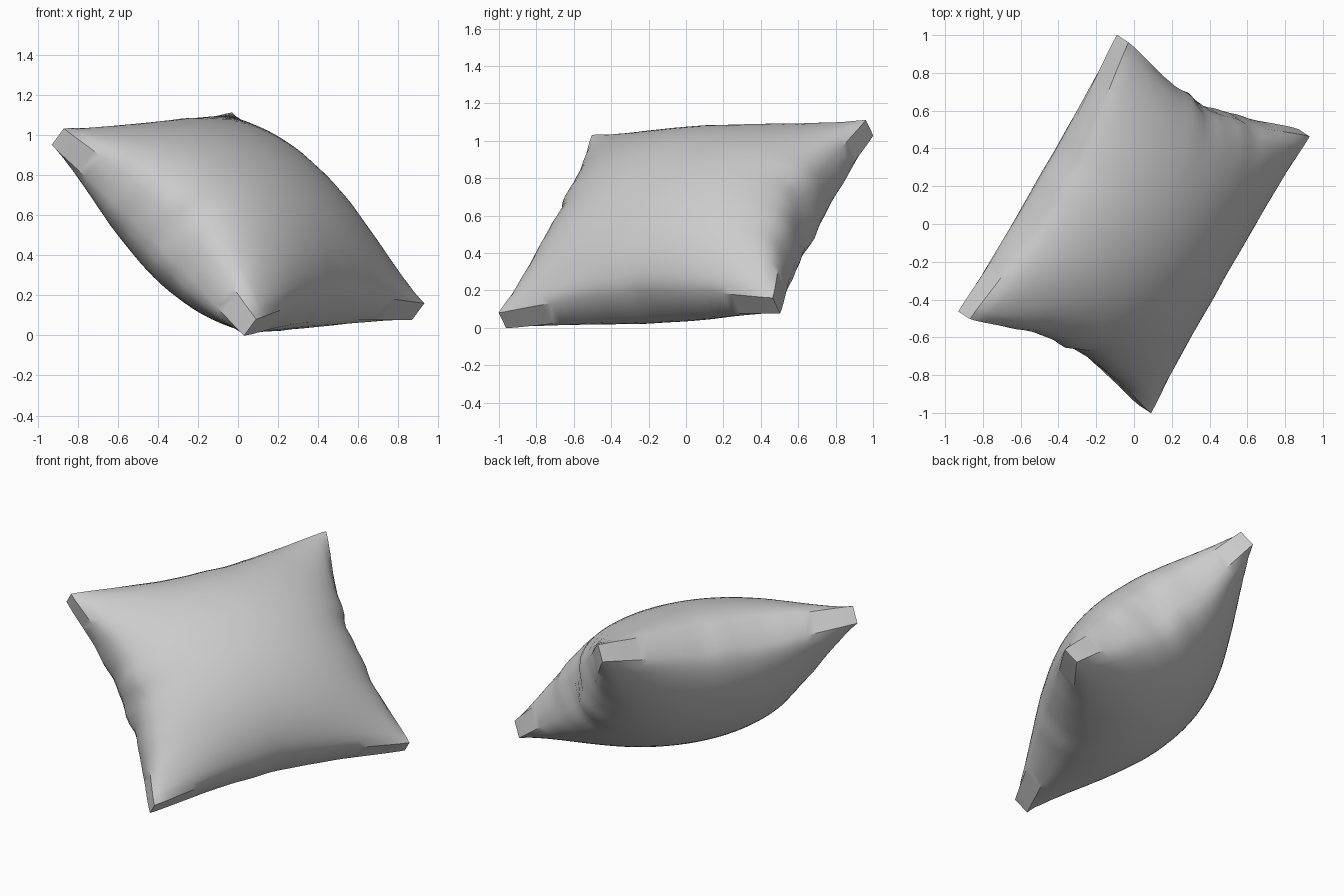
import bpy, bmesh, math
from mathutils import Vector, Matrix

cube = bpy.data.objects.get("Cube")
if cube:
    bpy.data.objects.remove(cube, do_unlink=True)

# Cushion size and the tilted frame it rests in
HALF_U, HALF_V = 0.845, 0.72
RIM = 0.055
PUFF = 0.35
u = Vector((0.497, 0.867, 0.047)).normalized()
v = Vector((0.667, -0.344, -0.66))
v = (v - u * v.dot(u)).normalized()
n = v.cross(u)
frame = Matrix((u, v, n)).transposed()
centre = Vector((0, 0, 0.555))


def ease(g):
    """Pack the grid lines slightly closer towards the seams."""
    return 0.7 * g + 0.3 * math.sin(g * math.pi / 2)


def pucker(along, side):
    """Gathered fabric: a few folds in the middle of a seam."""
    mid = max(0, 1 - along * along) ** 4
    return mid * (math.sin(12 * along + side) + 0.5 * math.sin(23 * along + 2 * side))


def shape(g, h, face):
    a, b = ease(g), ease(h)
    fa, fb = max(0, 1 - a * a), max(0, 1 - b * b)
    sa, sb = math.copysign(1, a), math.copysign(1, b)
    # seams draw inwards between the corners
    x = HALF_U * a - sa * abs(a) ** 3 * (0.115 * fb ** 1.3 + 0.012 * pucker(b, sa + face))
    y = HALF_V * b - sb * abs(b) ** 3 * (0.075 * fa ** 1.3 + 0.005 * pucker(a, sb))
    # rim is thicker mid-seam, and the padding swells to the centre
    rim = RIM + 0.025 * max(fa * abs(b) ** 4, fb * abs(a) ** 4)
    rim += 0.006 * (pucker(b, sa) * abs(a) ** 9 + pucker(a, sb) * abs(b) ** 9)
    z = rim + PUFF * fa ** 0.62 * fb ** 0.74
    return centre + frame @ Vector((x, y, face * z))


# Two padded faces, joined by a side band
bm = bmesh.new()
for face in (1, -1):
    made = bmesh.ops.create_grid(bm, x_segments=32, y_segments=32, size=1)
    for vert in made["verts"]:
        vert.co = shape(vert.co.x, vert.co.y, face)
bmesh.ops.bridge_loops(bm, edges=[e for e in bm.edges if e.is_boundary])
bmesh.ops.recalc_face_normals(bm, faces=bm.faces)

mesh = bpy.data.meshes.new("cushion")
bm.to_mesh(mesh)
bm.free()
cushion = bpy.data.objects.new("cushion", mesh)
bpy.context.collection.objects.link(cushion)

# Plain grey cloth
colour = (0.6, 0.6, 0.6, 1)
cloth = bpy.data.materials.new("grey cloth")
cloth.use_nodes = True
cloth.diffuse_color = colour
cloth.node_tree.nodes["Principled BSDF"].inputs["Base Color"].default_value = colour
mesh.materials.append(cloth)

bpy.ops.object.select_all(action="DESELECT")
cushion.select_set(True)
bpy.context.view_layer.objects.active = cushion
bpy.ops.object.shade_smooth_by_angle(angle=math.radians(35))
